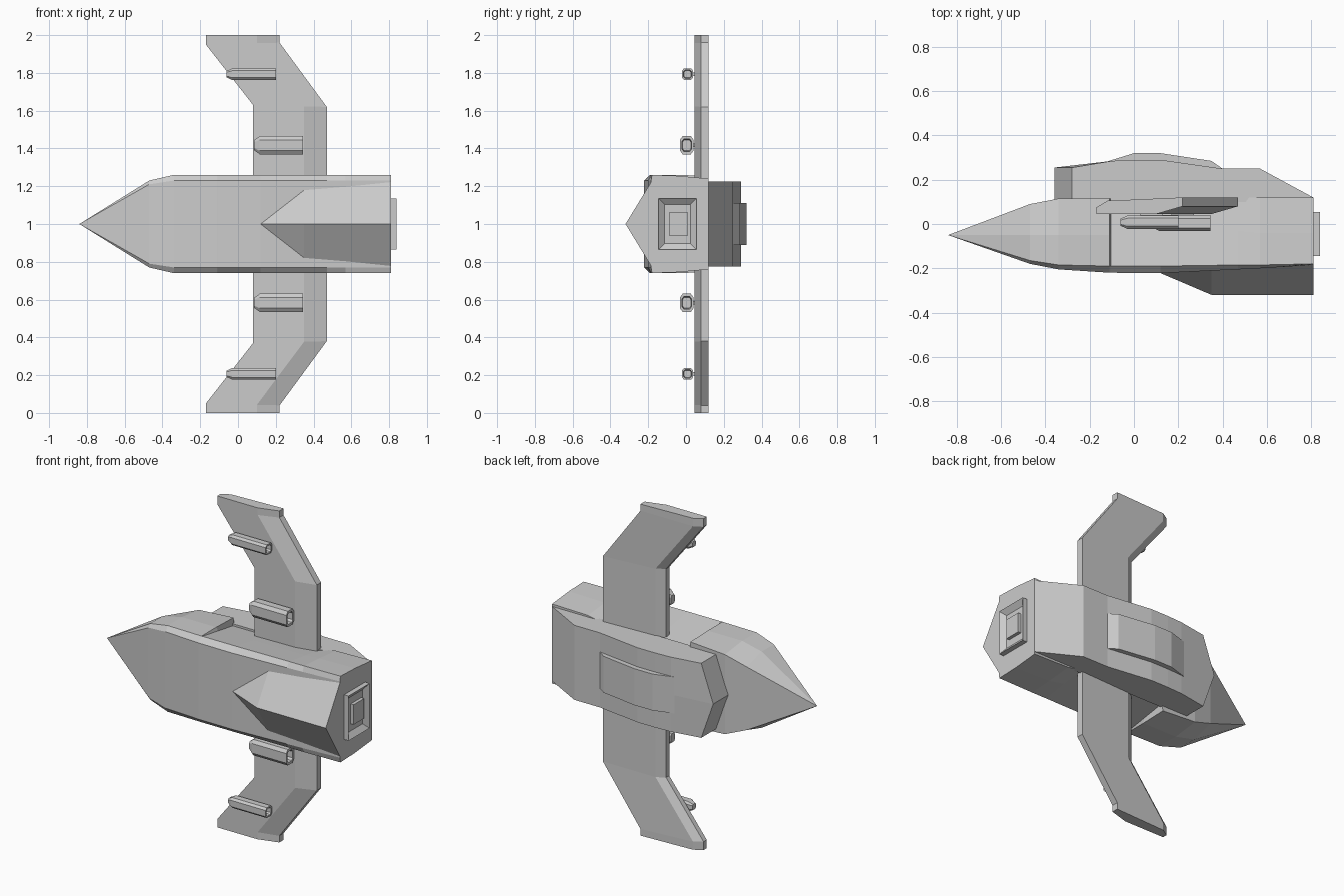
import bpy, bmesh, math

if "Cube" in bpy.data.objects:
    bpy.data.objects.remove(bpy.data.objects["Cube"])


def finish(name, bm):
    bmesh.ops.remove_doubles(bm, verts=bm.verts, dist=0.0005)
    bmesh.ops.recalc_face_normals(bm, faces=bm.faces)
    me = bpy.data.meshes.new(name)
    bm.to_mesh(me)
    bm.free()
    ob = bpy.data.objects.new(name, me)
    bpy.context.collection.objects.link(ob)
    return ob


def loft(name, rings):
    """Skin a list of equal-length closed rings and cap both ends."""
    bm = bmesh.new()
    vs = [[bm.verts.new(p) for p in r] for r in rings]
    n = len(rings[0])
    for a, b in zip(vs, vs[1:]):
        for i in range(n):
            j = (i + 1) % n
            bm.faces.new((a[i], a[j], b[j], b[i]))
    bm.faces.new(vs[0])
    bm.faces.new(vs[-1])
    return finish(name, bm)


# Hull: stations of x and four (y, half width) points from belly to deck
stations = [
    (-.84, (-.05, 0), (-.05, 0), (-.05, 0), (-.05, 0)),
    (-.47, (-.18, .21), (-.165, .23), (-.05, .23), (.09, .19)),
    (-.34, (-.205, .23), (-.185, .26), (-.05, .26), (.115, .24)),
    (-.11, (-.22, .23), (-.19, .26), (-.05, .26), (.115, .255)),
    (-.105, (-.22, .23), (-.19, .26), (-.04, .235), (.115, .21)),
    (.12, (-.222, .23), (-.19, .26), (-.03, .235), (.12, .21)),
    (.47, (-.205, .23), (-.185, .26), (-.03, .237), (.12, .215)),
    (.57, (-.2, .23), (-.185, .26), (-.04, .25), (.12, .235)),
    (.81, (-.185, .23), (-.18, .26), (-.04, .255), (.12, .24)),
]
rings = []
for x, *pts in stations:
    rings.append([(x, y, 1 + h) for y, h in pts] + [(x, y, 1 - h) for y, h in reversed(pts)])
loft("hull", rings)

# Upper fairing with a V-shaped front
profile = [(-.36, .1), (-.36, .255), (-.1, .285), (0, .29), (.12, .29),
           (.4, .25), (.57, .25), (.81, .12), (.81, .1)]
rings = []
for h in (-.225, 0, .225):
    rings.append([(x + (.08 if h and x < -.3 else 0), y, 1 + h) for x, y in profile])
loft("upper_fairing", rings)

# Raised spine on the fairing
spine = [(-.12, .27), (-.12, .283), (0, .32), (.12, .32), (.35, .285), (.4, .25)]
loft("spine", [[(x, y, 1 + h) for x, y in spine] for h in (-.11, .11)])

# Keel wedge on the belly
keel = []
for x, y_out, y_in, h in ((.12, -.222, -.222, 0), (.35, -.32, -.18, .23), (.81, -.32, -.18, .23)):
    keel.append([(x, y_in, 1 - h), (x, y_out, 1), (x, y_in, 1 + h)])
loft("keel", keel)

# Rear exhaust plate with a sunken channel
bm = bmesh.new()
bmesh.ops.create_cube(bm, size=1)
for v in bm.verts:
    v.co = (.82 + v.co.x * .04, -.045 + v.co.y * .2, 1 + v.co.z * .27)
rear = [f for f in bm.faces if f.calc_center_median().x > .835]
bmesh.ops.inset_region(bm, faces=rear, thickness=.045)
for v in rear[0].verts:
    v.co.x -= .025
finish("exhaust_plate", bm)
bm = bmesh.new()
bmesh.ops.create_cube(bm, size=1)
for v in bm.verts:
    v.co = (.82 + v.co.x * .03, -.04 + v.co.y * .1, 1 + v.co.z * .12)
finish("exhaust_block", bm)

# Swept wings: airfoil section lofted along the span, mirrored about z = 1
section = [(0, .045), (.27, .045), (.39, .08), (.39, .12), (.05, .105), (0, .075)]
span = [(.08, .12, .12), (.08, .63, .62), (-.17, .95, .96), (-.17, 1, 1)]
for side, sgn in (("upper", 1), ("lower", -1)):
    loft(side + "_wing", [[(x0 + t, y, 1 + sgn * (za + (zb - za) * t / .39))
                           for t, y in section] for x0, za, zb in span])


# Wing pods: chamfered tubes with tapered fronts and hollow rears
def pod(name, x0, x1, yc, zc, hy, hz):
    def ring(x, s):
        c = .6
        shape = [(1, c), (c, 1), (-c, 1), (-1, c), (-1, -c), (-c, -1), (c, -1), (1, -c)]
        return [(x, yc + hy * s * a, zc + hz * s * b) for a, b in shape]
    loft(name, [ring(x0, .55), ring(x0 + .03, 1), ring(x1, 1), ring(x1, .7), ring(x1 - .04, .6)])


for side, sgn in (("upper", 1), ("lower", -1)):
    pod(side + "_inner_pod", .085, .345, .004, 1 + sgn * .417, .036, .048)
    pod(side + "_outer_pod", -.06, .2, .008, 1 + sgn * .793, .03, .031)
    # Short struts joining pods to the wing
    for x, h in ((.22, .417), (.08, .793)):
        bm = bmesh.new()
        bmesh.ops.create_cube(bm, size=1)
        for v in bm.verts:
            v.co = (x + v.co.x * .1, .04 + v.co.y * .02, 1 + sgn * h + v.co.z * .02)
        finish(side + "_pod_strut", bm)
